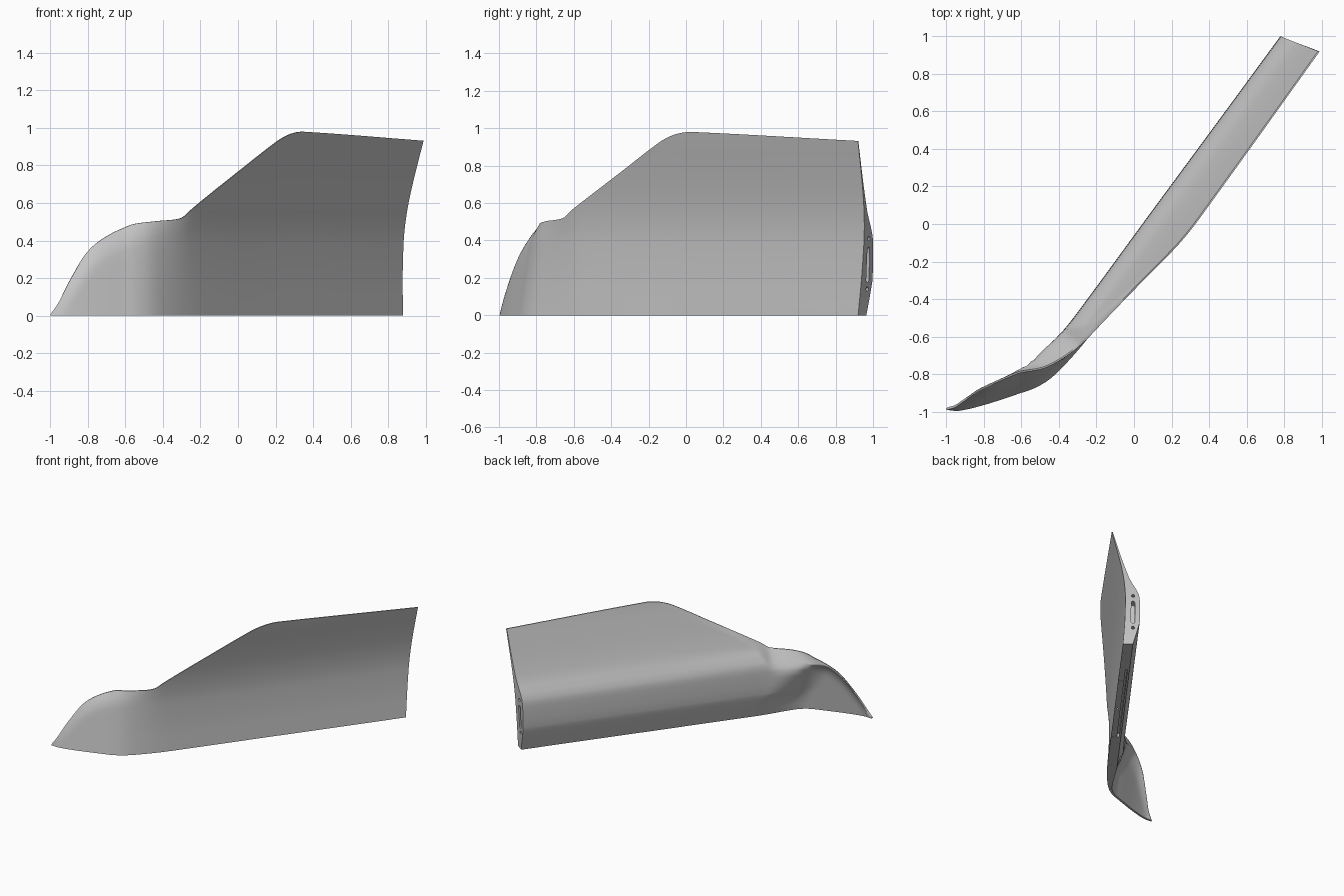
import bpy
import bmesh
import math
from mathutils import Vector

cube = bpy.data.objects.get("Cube")
if cube:
    bpy.data.objects.remove(cube, do_unlink=True)

UP = Vector((0, 0, 1))

# Plan path of the front foot, then top edge height along it
PATH = [(-1, -.993), (-.94, -.997), (-.8, -.965), (-.6, -.9), (-.53, -.875), (-.46, -.835),
        (-.4, -.783), (-.3, -.675), (-.2, -.55), (.2, -.005), (.55, .47), (.88, .92)]
HEIGHT = [(-1, .006), (-.94, .095), (-.88, .195), (-.78, .335), (-.68, .415), (-.54, .48),
          (-.4, .503), (-.29, .52), (-.25, .56), (-.033, .765), (.12, .91), (.17, .95),
          (.22, .973), (.27, .98), (.88, .932)]
# Section of the wing: front face offset and thickness by height
FRONT = [(0, 0), (.2, -.013), (.4, -.016), (.5, -.009), (.6, .006), (.7, .028),
         (.8, .053), (.93, .088), (1, .105)]
THICK = [(0, .075), (.18, .112), (.2, .114), (.38, .11), (.43, .102), (.48, .08),
         (.55, .046), (.7, .02), (.93, .008), (1, .008)]
LEVELS = [0, .05, .1, .15, .18, .2, .26, .32, .37, .4, .43]
UPPER_ROWS = 12


def curve(points, x):
    """Smooth interpolation through the points."""
    n = len(points) - 1
    i = max(j for j in range(n) if j == 0 or points[j][0] <= x)

    def slope(j):
        a, b = points[max(j - 1, 0)], points[min(j + 1, n)]
        return (b[1] - a[1]) / (b[0] - a[0])

    (x0, y0), (x1, y1) = points[i], points[i + 1]
    h = x1 - x0
    t = (x - x0) / h
    s = t * t * (3 - 2 * t)
    return (y0 + (y1 - y0) * s + h * t * (1 - t) ** 2 * slope(i)
            - h * t * t * (1 - t) * slope(i + 1))


def step(a, b, x):
    t = min(1, max(0, (x - a) / (b - a)))
    return t * t * (3 - 2 * t)


def frame(x):
    """Foot point, direction along the path and outward normal."""
    e = .02
    lo, hi = max(-1, x - e), min(.88, x + e)
    d = Vector((hi - lo, curve(PATH, hi) - curve(PATH, lo), 0)).normalized()
    return Vector((x, curve(PATH, x), 0)), d, Vector((d.y, -d.x, 0))


def section(x):
    """Closed ring of points: up the front, down the back."""
    foot, d, n = frame(x)
    top = curve(HEIGHT, x)
    k = min(1, top / .5)
    zs = [z * k for z in LEVELS]
    zs += [zs[-1] + (top - zs[-1]) * (j + 1) / UPPER_ROWS for j in range(UPPER_ROWS)]
    wing = step(-.6, -.25, x)
    front, back = [], []
    for z in zs:
        # The nose leans back and rounds over at its crest
        crest = max(0, 1 - (top - z) / .12) ** 2 * min(1, top / .3)
        out = wing * curve(FRONT, z) - (1 - wing) * (.15 * z + .035 * crest)
        mid = -.36 - .6 * max(0, z - .1)
        body = step(mid - .16, mid + .16, x)
        thick = .016 + (curve(THICK, z) - .016) * body
        thick = min(thick, .008 + .8 * (top - z))
        # The far end is cut on a slant
        slide = .064 * z / .93 * max(0, (x - .3) / .58)
        p = foot + UP * z
        front.append(p + n * out + d * slide)
        back.append(p + n * (out - thick) + d * slide * (1 - thick / .15))
    return front + back[::-1]


def finish(bm, name):
    bmesh.ops.recalc_face_normals(bm, faces=bm.faces)
    mesh = bpy.data.meshes.new(name)
    bm.to_mesh(mesh)
    bm.free()
    obj = bpy.data.objects.new(name, mesh)
    bpy.context.collection.objects.link(obj)
    return obj


# Curved panel, lofted through the sections
STATIONS = 140
bm = bmesh.new()
rings = [[bm.verts.new(p) for p in section(-1 + 1.88 * i / STATIONS)]
         for i in range(STATIONS + 1)]
for a, b in zip(rings, rings[1:]):
    for j in range(len(a)):
        q = (j + 1) % len(a)
        bm.faces.new((a[j], b[j], b[q], a[q]))
# End caps as strips between front and back
for ring in (rings[0], rings[-1]):
    m = len(ring)
    for j in range(m // 2 - 1):
        bm.faces.new((ring[j], ring[j + 1], ring[m - 2 - j], ring[m - 1 - j]))
panel = finish(bm, "curved_panel")

grey = bpy.data.materials.new("plain_grey")
grey.use_nodes = True
colour = (.55, .55, .55, 1)
grey.diffuse_color = colour
grey.node_tree.nodes["Principled BSDF"].inputs["Base Color"].default_value = colour
panel.data.materials.append(grey)


# Mounting slots and holes in the end face and the foot
def slot(bm, centre, across, along, axis, radius, half, depth):
    loops = []
    for side in (-depth, depth):
        loop = []
        for i in range(16):
            a = math.tau * (i + .5) / 16
            shift = math.copysign(half, math.sin(a))
            loop.append(bm.verts.new(centre + axis * side + across * radius * math.cos(a)
                                     + along * (radius * math.sin(a) + shift)))
        loops.append(loop)
    lo, hi = loops
    bm.faces.new(lo)
    bm.faces.new(hi[::-1])
    for i in range(16):
        q = (i + 1) % 16
        bm.faces.new((lo[i], hi[i], hi[q], lo[q]))


bm = bmesh.new()
foot, d, n = frame(.88)
for z, radius, half in ((.14, .012, 0), (.27, .014, .08), (.41, .012, 0)):
    slot(bm, foot - n * .075 + UP * z, n, d.cross(n).normalized(), d, radius, half, .05)
foot, d, n = frame(.35)
slot(bm, foot - n * .052, n, d, UP, .008, .5, .03)
for x in (-.2, .05, .3, .55, .8):
    foot, d, n = frame(x)
    slot(bm, foot - n * .022, n, d, UP, .009, 0, .03)
cutter = finish(bm, "slot_cutter")
cutter.hide_render = True

bpy.ops.object.select_all(action="DESELECT")
bpy.context.view_layer.objects.active = panel
panel.select_set(True)
cut = panel.modifiers.new("slots", "BOOLEAN")
cut.operation = "DIFFERENCE"
cut.solver = "EXACT"
cut.object = cutter
bpy.ops.object.modifier_apply(modifier=cut.name)
bpy.data.objects.remove(cutter, do_unlink=True)
bpy.ops.object.shade_smooth_by_angle(angle=math.radians(50))
